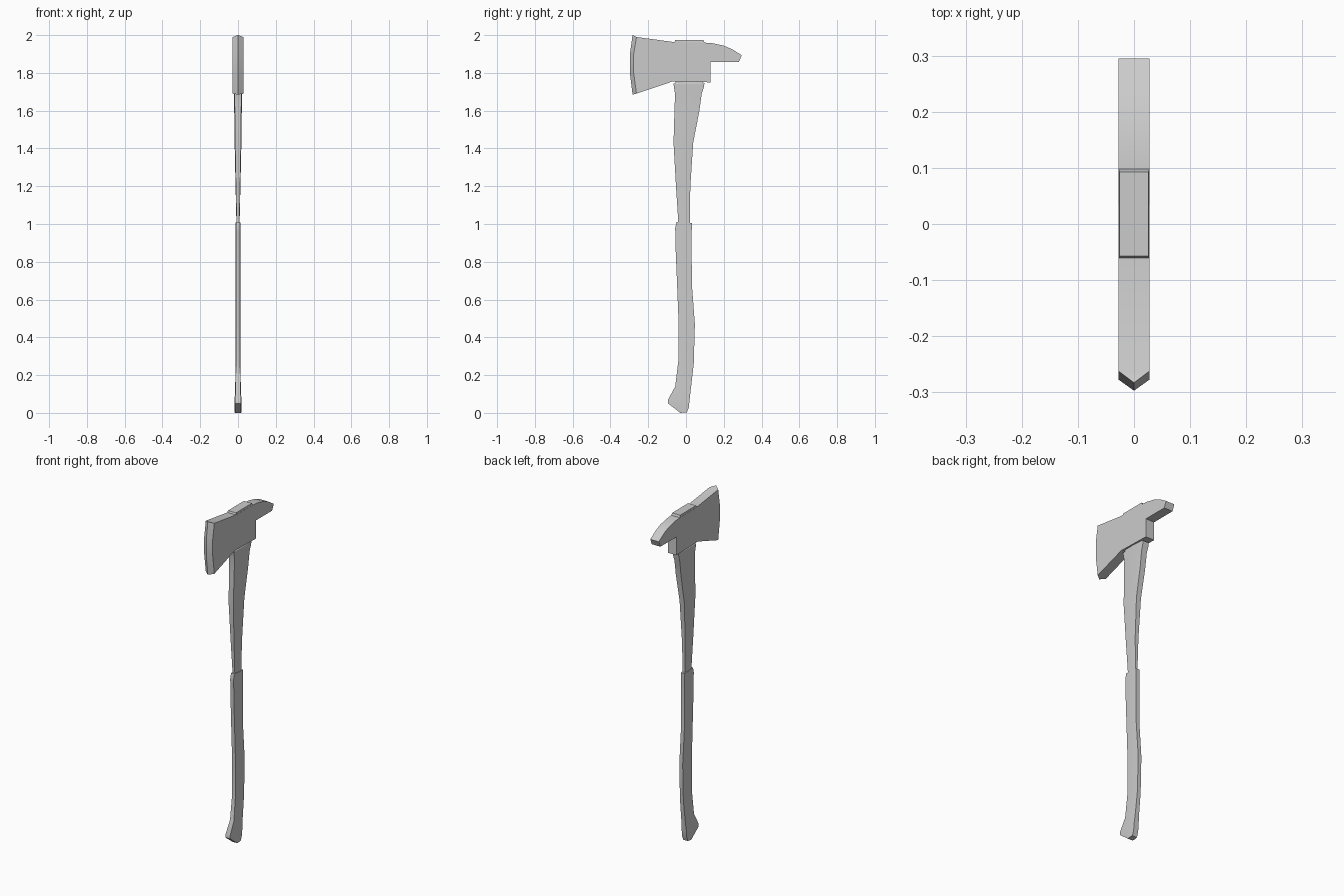
import bpy, bmesh

if "Cube" in bpy.data.objects:
    bpy.data.objects.remove(bpy.data.objects["Cube"])


def finish(name, bm, smooth=0.5):
    bmesh.ops.recalc_face_normals(bm, faces=bm.faces)
    mesh = bpy.data.meshes.new(name)
    bm.to_mesh(mesh)
    bm.free()
    obj = bpy.data.objects.new(name, mesh)
    bpy.context.collection.objects.link(obj)
    if smooth:
        bpy.context.view_layer.objects.active = obj
        obj.select_set(True)
        bpy.ops.object.shade_smooth_by_angle(angle=smooth)
        obj.select_set(False)
    return obj


def loft(name, rows):
    """Skin rows of (front y, front z, back y, back z, half width)."""
    bm = bmesh.new()
    rings = []
    for yf, zf, yb, zb, w in rows:
        ring = []
        for x, t in ((-.85, 0), (.85, 0), (1, .5), (.85, 1), (-.85, 1), (-1, .5)):
            ring.append(bm.verts.new((x * w, yf + (yb - yf) * t, zf + (zb - zf) * t)))
        rings.append(ring)
    for a, b in zip(rings, rings[1:]):
        for i in range(6):
            j = (i + 1) % 6
            bm.faces.new((a[i], a[j], b[j], b[i]))
    bm.faces.new(rings[0])
    bm.faces.new(rings[-1])
    return finish(name, bm)


# Lower grip with flared knob
loft("lower_grip", [
    (-.03, .0, .005, .003, .018),
    (-.095, .05, .015, .03, .018),
    (-.095, .07, .019, .07, .018),
    (-.057, .14, .026, .13, .015),
    (-.04, .28, .041, .26, .013),
    (-.04, .5, .047, .47, .013),
    (-.048, .7, .031, .68, .013),
    (-.055, .87, .03, .87, .013),
    (-.056, .96, .03, .96, .013),
    (-.058, .975, .031, .98, .013),
    (-.05, 1.01, .031, 1.005, .013)])

# Upper shaft widening toward the head
loft("upper_shaft", [
    (-.04, .99, .021, .99, .009),
    (-.042, 1.03, .02, 1.03, .009),
    (-.053, 1.2, .023, 1.2, .013),
    (-.066, 1.43, .038, 1.43, .018),
    (-.061, 1.6, .071, 1.6, .02),
    (-.058, 1.69, .083, 1.69, .021),
    (-.064, 1.725, .096, 1.73, .023),
    (-.066, 1.742, .097, 1.745, .023),
    (-.055, 1.747, .088, 1.75, .02),
    (-.055, 1.77, .088, 1.77, .02)])

# Axe head: flat plate with a beveled cutting edge and rear beak
W = .028
shoulder = [(-.262, 1.99), (-.277, 1.9), (-.277, 1.8), (-.262, 1.69)]
body = [(-.07, 1.755), (.13, 1.75), (.13, 1.858), (.28, 1.858), (.295, 1.893),
        (.245, 1.925), (.2, 1.944), (.14, 1.957), (.1, 1.96), (-.063, 1.963)]
edge = [(-.283, 2.0), (-.297, 1.9), (-.297, 1.8), (-.283, 1.685)]
outline = shoulder + body
bm = bmesh.new()
left, right = [[bm.verts.new((x, y, z)) for y, z in outline] for x in (-W, W)]
tip = [bm.verts.new((0, y, z)) for y, z in edge]
bm.faces.new(left)
bm.faces.new(right)
for i in range(3, len(outline)):
    j = (i + 1) % len(outline)
    bm.faces.new((left[i], left[j], right[j], right[i]))
for side in (left, right):
    for i in range(3):
        bm.faces.new((side[i], side[i + 1], tip[i + 1], tip[i]))
for i in (0, 3):
    bm.faces.new((left[i], right[i], tip[i]))
finish("axe_head", bm, .35)

# Handle end showing on top of the head
bm = bmesh.new()
bmesh.ops.create_cube(bm, size=1)
for v in bm.verts:
    top = v.co.z > 0
    v.co = ((.026 if top else .0278) * (1 if v.co.x > 0 else -1),
            (.093 if top else .1) if v.co.y > 0 else (-.057 if top else -.064),
            1.973 if top else 1.955)
finish("eye_cap", bm, 0)
